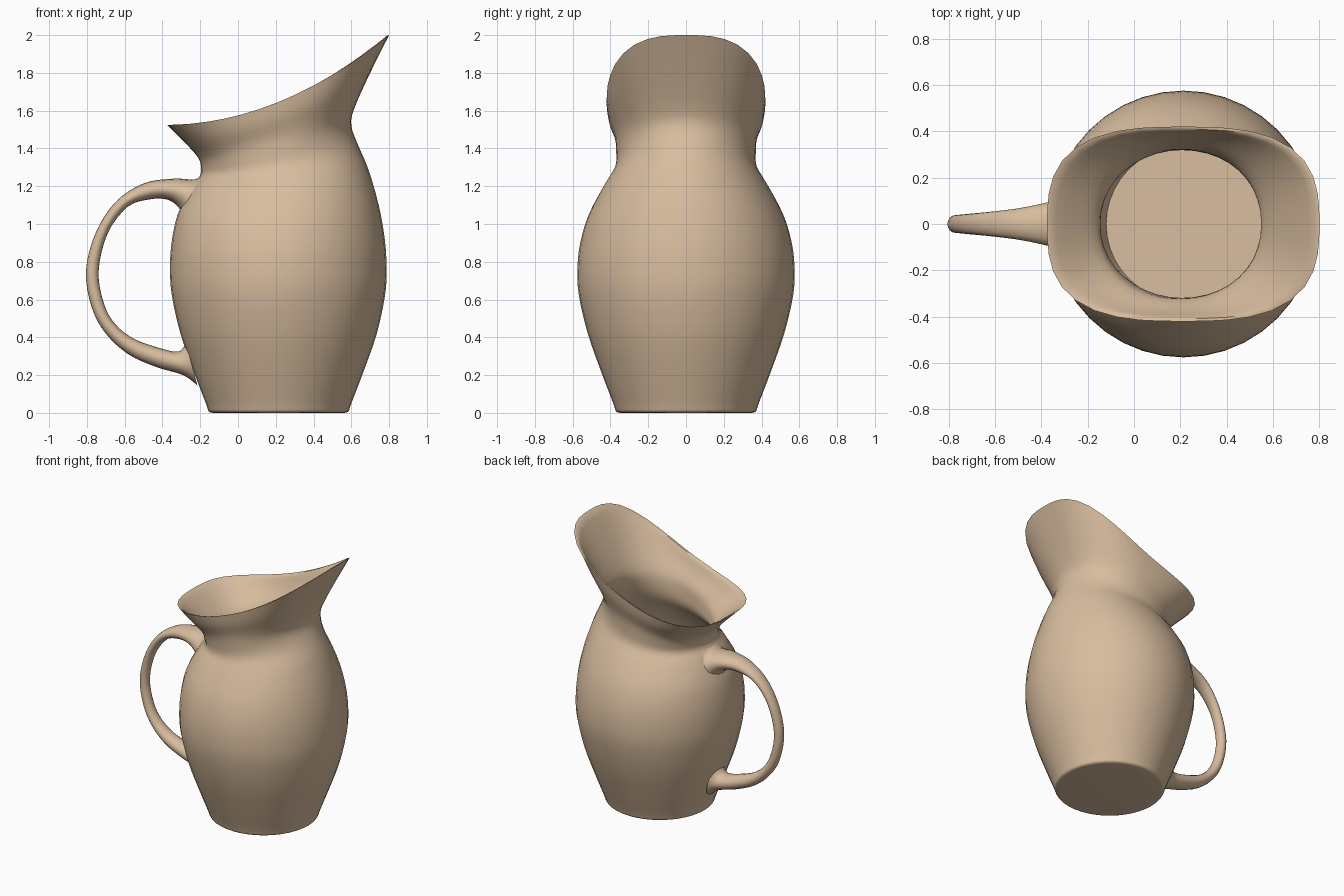
import bpy, bmesh, math

if "Cube" in bpy.data.objects:
    bpy.data.objects.remove(bpy.data.objects["Cube"])

clay = bpy.data.materials.new("tan clay")
clay.diffuse_color = (0.69, 0.51, 0.345, 1)
clay.use_nodes = True
clay.node_tree.nodes["Principled BSDF"].inputs["Base Color"].default_value = clay.diffuse_color


def smooth_rows(rows, steps):
    """Catmull-Rom interpolation between rows of numbers."""
    out = []
    for i in range(len(rows) - 1):
        a, b = rows[max(i - 1, 0)], rows[i]
        c, d = rows[i + 1], rows[min(i + 2, len(rows) - 1)]
        for s in range(steps):
            t = s / steps
            out.append([0.5 * (2 * q + (r - p) * t + (2 * p - 5 * q + 4 * r - s4) * t * t
                               + (3 * q - p - 3 * r + s4) * t ** 3)
                        for p, q, r, s4 in zip(a, b, c, d)])
    out.append(list(rows[-1]))
    return out


def loft(name, rings):
    """Skin a list of closed rings and cap both ends."""
    bm = bmesh.new()
    loops = [[bm.verts.new(p) for p in ring] for ring in rings]
    n = len(loops[0])
    for a, b in zip(loops, loops[1:]):
        for i in range(n):
            j = (i + 1) % n
            bm.faces.new((a[i], a[j], b[j], b[i]))
    bm.faces.new(loops[0][::-1])
    bm.faces.new(loops[-1])
    bmesh.ops.recalc_face_normals(bm, faces=bm.faces[:])
    mesh = bpy.data.meshes.new(name)
    bm.to_mesh(mesh)
    bm.free()
    ob = bpy.data.objects.new(name, mesh)
    bpy.context.collection.objects.link(ob)
    mesh.materials.append(clay)
    bpy.ops.object.select_all(action='DESELECT')
    ob.select_set(True)
    bpy.context.view_layer.objects.active = ob
    bpy.ops.object.shade_smooth_by_angle(angle=math.radians(50))
    return ob


def jug_ring(row, inset=0.0, drop=0.0, sides=40):
    """Tilted, slightly squared oval: left x, right x, half depth, z left/middle/right, squareness."""
    xl, xr, hy, zl, zm, zr, n = row
    cx, hx, hy = (xl + xr) / 2, (xr - xl) / 2 - inset, hy - inset
    pts = []
    for i in range(sides):
        a = 2 * math.pi * i / sides
        c, s = math.cos(a), math.sin(a)
        r = (abs(c) ** n + abs(s) ** n) ** (-1 / n)
        u = r * c
        z = zm + (zr - zl) / 2 * u + ((zr + zl) / 2 - zm) * u * u
        pts.append((cx + hx * u, hy * r * s, z - drop))
    return pts


# Jug body: round belly, tilted neck, flared spout
profile = [
    (-.13, .56, .345, 0, 0, 0, 2),
    (-.155, .585, .37, .008, .008, .008, 2),
    (-.17, .60, .385, .05, .05, .05, 2),
    (-.235, .665, .45, .22, .22, .22, 2),
    (-.305, .735, .52, .42, .42, .42, 2),
    (-.35, .778, .567, .62, .62, .62, 2),
    (-.36, .787, .575, .76, .76, .76, 2),
    (-.352, .777, .56, .90, .90, .92, 2),
    (-.32, .745, .515, 1.05, 1.05, 1.10, 2),
    (-.25, .69, .43, 1.19, 1.21, 1.29, 2),
    (-.205, .635, .375, 1.25, 1.30, 1.42, 2),
    (-.195, .60, .37, 1.29, 1.39, 1.52, 2.1),
    (-.21, .615, .378, 1.35, 1.47, 1.61, 2.3),
    (-.29, .70, .407, 1.44, 1.56, 1.80, 2.6),
    (-.375, .80, .42, 1.525, 1.645, 2.0, 2.9),
]
rows = smooth_rows(profile, 3)
outer = [jug_ring(r) for r in rows]
# Inner wall follows the outside, thickening away from the rim, down to the floor
inner = [jug_ring(rows[-1], 0.012, 0.003)]
for k, r in enumerate(reversed(rows[:-1])):
    if r[3] < 0.05:
        break
    inner.append(jug_ring(r, min(0.05, 0.018 + 0.006 * k)))
loft("jug_body", outer + inner)

# Handle: outer edge x,z, inner edge x,z, half width
handle = [
    (-.185, 1.275, -.285, 1.00, .15),
    (-.225, 1.237, -.305, 1.075, .125),
    (-.34, 1.24, -.37, 1.128, .098),
    (-.50, 1.215, -.47, 1.13, .07),
    (-.65, 1.115, -.585, 1.09, .053),
    (-.755, .95, -.69, .95, .043),
    (-.805, .75, -.738, .75, .038),
    (-.775, .56, -.71, .58, .040),
    (-.70, .42, -.65, .47, .046),
    (-.58, .31, -.55, .392, .055),
    (-.43, .242, -.41, .342, .064),
    (-.29, .20, -.315, .325, .078),
    (-.215, .145, -.275, .37, .10),
]
rings = []
for xo, zo, xi, zi, w in smooth_rows(handle, 4):
    ring = []
    for i in range(16):
        a = 2 * math.pi * i / 16
        c, s = math.cos(a), math.sin(a)
        ring.append(((xo + xi) / 2 + (xo - xi) / 2 * c, w * s,
                     (zo + zi) / 2 + (zo - zi) / 2 * c))
    rings.append(ring)
loft("handle", rings)
